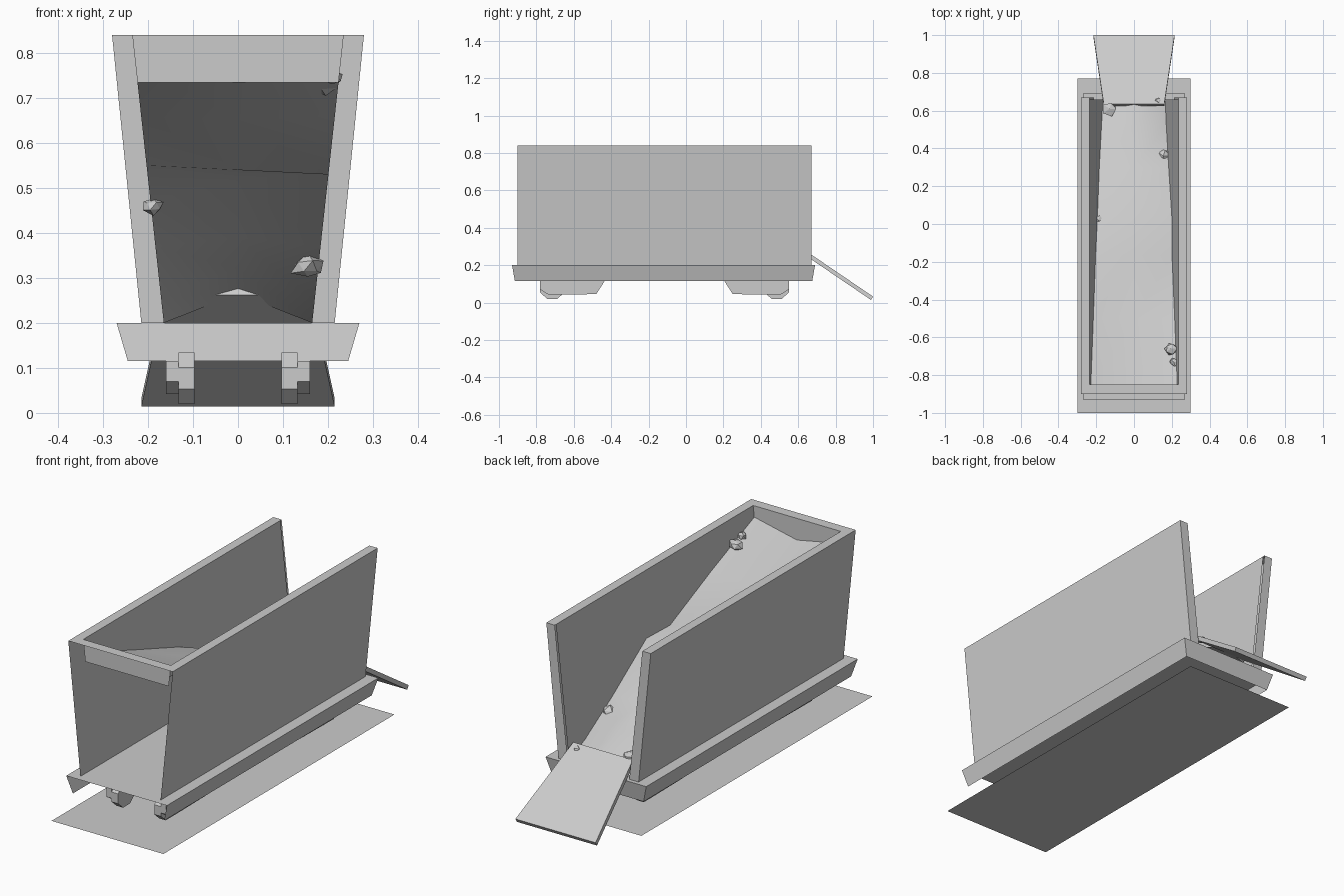
import bpy, bmesh, math, random
from mathutils import Vector

if "Cube" in bpy.data.objects:
    bpy.data.objects.remove(bpy.data.objects["Cube"])

random.seed(4)


def make(name, verts, faces, smooth=False):
    me = bpy.data.meshes.new(name)
    me.from_pydata(verts, [], faces)
    bm = bmesh.new()
    bm.from_mesh(me)
    bmesh.ops.recalc_face_normals(bm, faces=bm.faces)
    for f in bm.faces:
        f.smooth = smooth
    bm.to_mesh(me)
    bm.free()
    ob = bpy.data.objects.new(name, me)
    bpy.context.collection.objects.link(ob)
    return ob


def prism(name, profile, x0, x1):
    """Closed solid: (y, z) profile extruded along x."""
    n = len(profile)
    v = [(x, y, z) for x in (x0, x1) for y, z in profile]
    f = [tuple(range(n)), tuple(range(n, 2 * n))]
    f += [(i, (i + 1) % n, n + (i + 1) % n, n + i) for i in range(n)]
    return make(name, v, f)


F, B = -0.90, 0.67            # front and back of the walls
Z0, Z1 = 0.20, 0.84           # bottom and top of the walls
FI = F + 0.05                 # inner front wall


def x_in(z):
    return 0.165 + 0.07 * (z - Z0) / (Z1 - Z0)


# ground sheet under the cart
make("ground_sheet", [(-.3, -1, 0), (.3, -1, 0), (.3, .77, 0), (-.3, .77, 0)], [(0, 1, 2, 3)])

# base: floor plate with sloping skirt, open at the front and underneath
make("base_tray",
     [(-.27, -.93, Z0), (.27, -.93, Z0), (.27, .69, Z0), (-.27, .69, Z0),
      (-.245, -.915, .115), (.245, -.915, .115), (.245, .675, .115), (-.245, .675, .115)],
     [(0, 1, 2, 3), (1, 5, 6, 2), (2, 6, 7, 3), (3, 7, 4, 0)])

# side walls: outer sheet, top rim and back end cap
for s, side in ((-1, "left"), (1, "right")):
    xi = x_in(Z1)
    make(side + "_wall",
         [(s * .215, F, Z0), (s * .215, B, Z0), (s * .28, B, Z1), (s * .28, F, Z1),
          (s * xi, FI, Z1), (s * xi, B, Z1), (s * x_in(Z0), B, Z0)],
         [(0, 1, 2, 3), (3, 2, 5, 4), (1, 6, 5, 2)])

# front top rim
make("front_rim", [(-.28, F, Z1), (.28, F, Z1), (x_in(Z1), FI, Z1), (-x_in(Z1), FI, Z1)],
     [(0, 1, 2, 3)])

# load heap: stations of y and left, middle, right heights
stations = [(FI, .78, .735, .785), (-.5, .66, .65, .66), (-.165, .55, .54, .53),
            (.015, .47, .52, .535), (.3, .37, .39, .37), (.53, .26, .32, .25),
            (B - .01, .2, .265, .2)]
hv, hf = [], []
for y, l, m, r in stations:
    hv += [(-x_in(l), y, l), (0, y, m), (x_in(r), y, r)]
for i in range(len(stations) - 1):
    for j in range(2):
        a = 3 * i + j
        hf.append((a, a + 1, a + 4, a + 3))
make("load_heap", hv, hf, True)

# inner lining above the load
for s, k, side in ((-1, 1, "left"), (1, 3, "right")):
    v, f = [], []
    for st in stations:
        v += [(s * x_in(Z1), st[0], Z1), (s * x_in(st[k]), st[0], st[k])]
    for i in range(len(stations) - 1):
        f.append((2 * i, 2 * i + 1, 2 * i + 3, 2 * i + 2))
    make(side + "_lining", v, f)
make("front_lining", [(-x_in(Z1), FI, Z1), (x_in(Z1), FI, Z1), (x_in(.735), FI, .735),
                      (-x_in(.735), FI, .735)], [(0, 1, 2, 3)])

# rear chute plate
t = Vector((0, -.011, -.018))
top = [Vector(p) for p in ((-.16, .635, .28), (.16, .635, .28), (.215, 1, .032), (-.215, 1, .032))]
make("rear_chute", [tuple(p) for p in top] + [tuple(p + t) for p in top],
     [(0, 1, 2, 3), (4, 5, 6, 7), (0, 1, 5, 4), (1, 2, 6, 5), (2, 3, 7, 6), (3, 0, 4, 7)])

# wheels with side brackets, mirrored left/right and front/back
for yc, d, end in ((-.715, 1, "front"), (.485, -1, "back")):
    wheel = [(yc + .07 * math.cos(a), .077 + .062 * math.sin(a))
             for a in (math.pi * (i + .5) / 4 for i in range(8))]
    bracket = [(yc - d * .065, .115), (yc + d * .28, .115), (yc + d * .235, .045),
               (yc - d * .02, .042), (yc - d * .065, .07)]
    for s, side in ((-1, "left"), (1, "right")):
        prism(f"{end}_{side}_wheel", wheel, s * .097, s * .132)
        prism(f"{end}_{side}_bracket", bracket, s * .132, s * .16)

# loose rocks on the load
rocks = [(-.13, .61, .275, .045), (.155, .36, .325, .04), (-.188, .02, .46, .028),
         (.195, -.66, .735, .038), (.21, -.73, .745, .027), (.13, .645, .26, .025)]
for i, (x, y, z, r) in enumerate(rocks):
    bpy.ops.mesh.primitive_ico_sphere_add(subdivisions=1, radius=r, location=(x, y, z))
    rock = bpy.context.object
    rock.name = f"rock_{i + 1}"
    for v in rock.data.vertices:
        v.co *= random.uniform(.65, 1.1)
        v.co.z *= .75
